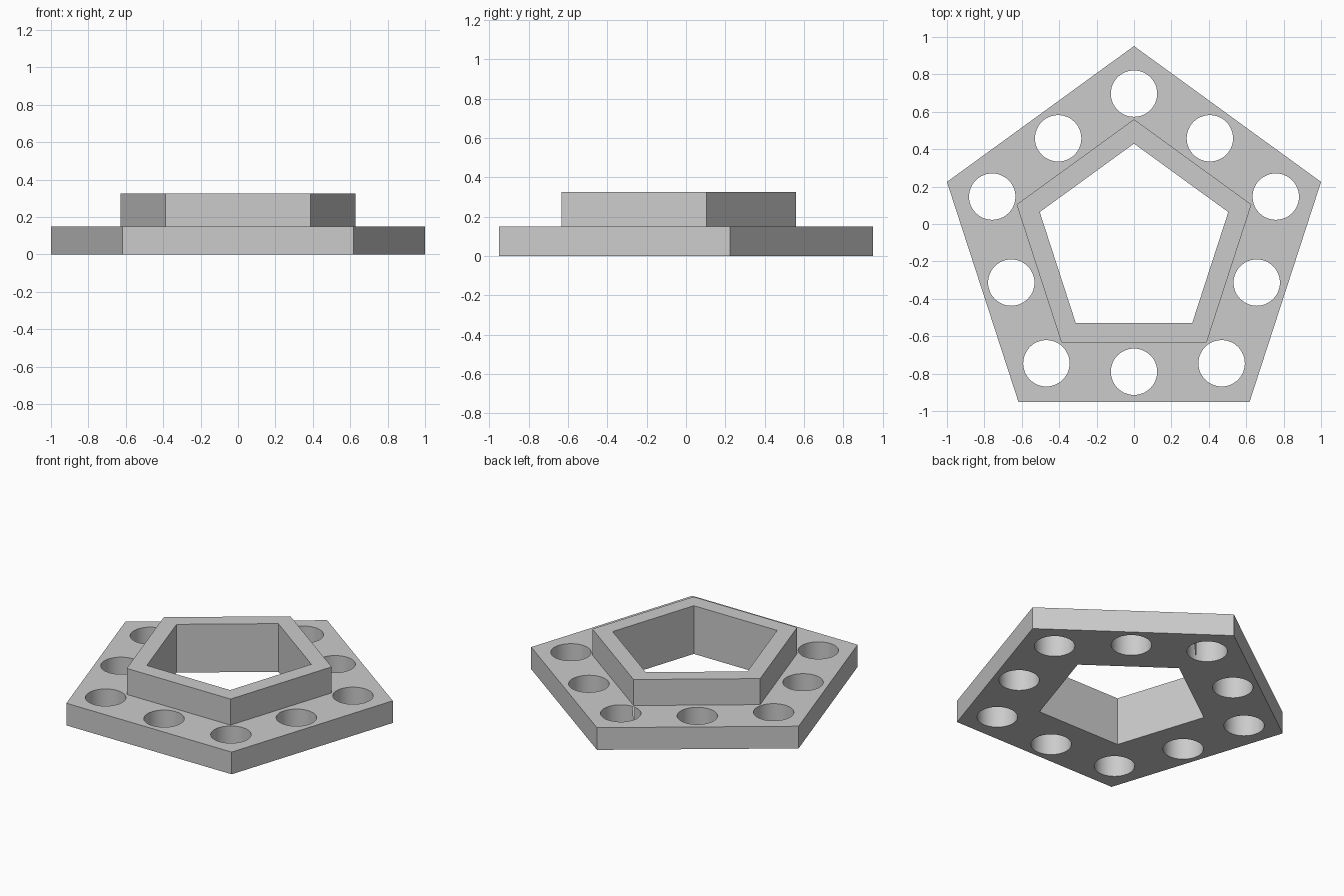
import bpy
import math

cube = bpy.data.objects.get("Cube")
if cube:
    bpy.data.objects.remove(cube, do_unlink=True)

CENTRE_Y = -0.1
BASE_TOP, RIM_TOP = 0.15, 0.326

grey = bpy.data.materials.new("light grey")
grey.use_nodes = True
grey.diffuse_color = (0.6, 0.6, 0.6, 1)
grey.node_tree.nodes["Principled BSDF"].inputs["Base Color"].default_value = (0.6, 0.6, 0.6, 1)


def prism(name, sides, radius, z0, z1, x=0, y=CENTRE_Y):
    """Upright prism with one corner pointing to the back."""
    ring = [(x + radius * math.sin(math.tau * i / sides),
             y + radius * math.cos(math.tau * i / sides)) for i in range(sides)]
    verts = [(px, py, z) for z in (z0, z1) for px, py in ring]
    faces = [list(range(sides)), list(range(2 * sides - 1, sides - 1, -1))]
    for i in range(sides):
        j = (i + 1) % sides
        faces.append([i, i + sides, j + sides, j])
    mesh = bpy.data.meshes.new(name)
    mesh.from_pydata(verts, [], faces)
    mesh.materials.append(grey)
    obj = bpy.data.objects.new(name, mesh)
    bpy.context.collection.objects.link(obj)
    return obj


def cut(target, cutters):
    """Subtract the cutters and keep the result as plain mesh."""
    for cutter in cutters:
        mod = target.modifiers.new("cut", 'BOOLEAN')
        mod.operation, mod.solver, mod.object = 'DIFFERENCE', 'EXACT', cutter
    graph = bpy.context.evaluated_depsgraph_get()
    mesh = bpy.data.meshes.new_from_object(target.evaluated_get(graph))
    target.modifiers.clear()
    target.data = mesh


# Base plate and raised rim
base = prism("base_plate", 5, 1.0515, 0, BASE_TOP)
rim = prism("raised_rim", 5, 0.66, BASE_TOP, RIM_TOP)

# Central opening, and round holes at each corner and mid-side
opening = prism("opening_cutter", 5, 0.53, -0.1, RIM_TOP + 0.1)
holes = []
for i in range(10):
    angle = math.tau * i / 10
    reach = 0.69 if i % 2 else 0.797
    holes.append(prism("hole_cutter", 48, 0.124, -0.1, BASE_TOP + 0.1,
                       reach * math.sin(angle), CENTRE_Y + reach * math.cos(angle)))

cut(base, [opening] + holes)
cut(rim, [opening])
for cutter in [opening] + holes:
    bpy.data.objects.remove(cutter, do_unlink=True)

# Smooth hole walls with crisp edges
for obj in (base, rim):
    bpy.ops.object.select_all(action='DESELECT')
    obj.select_set(True)
    bpy.context.view_layer.objects.active = obj
    bpy.ops.object.shade_smooth_by_angle(angle=math.radians(30))
